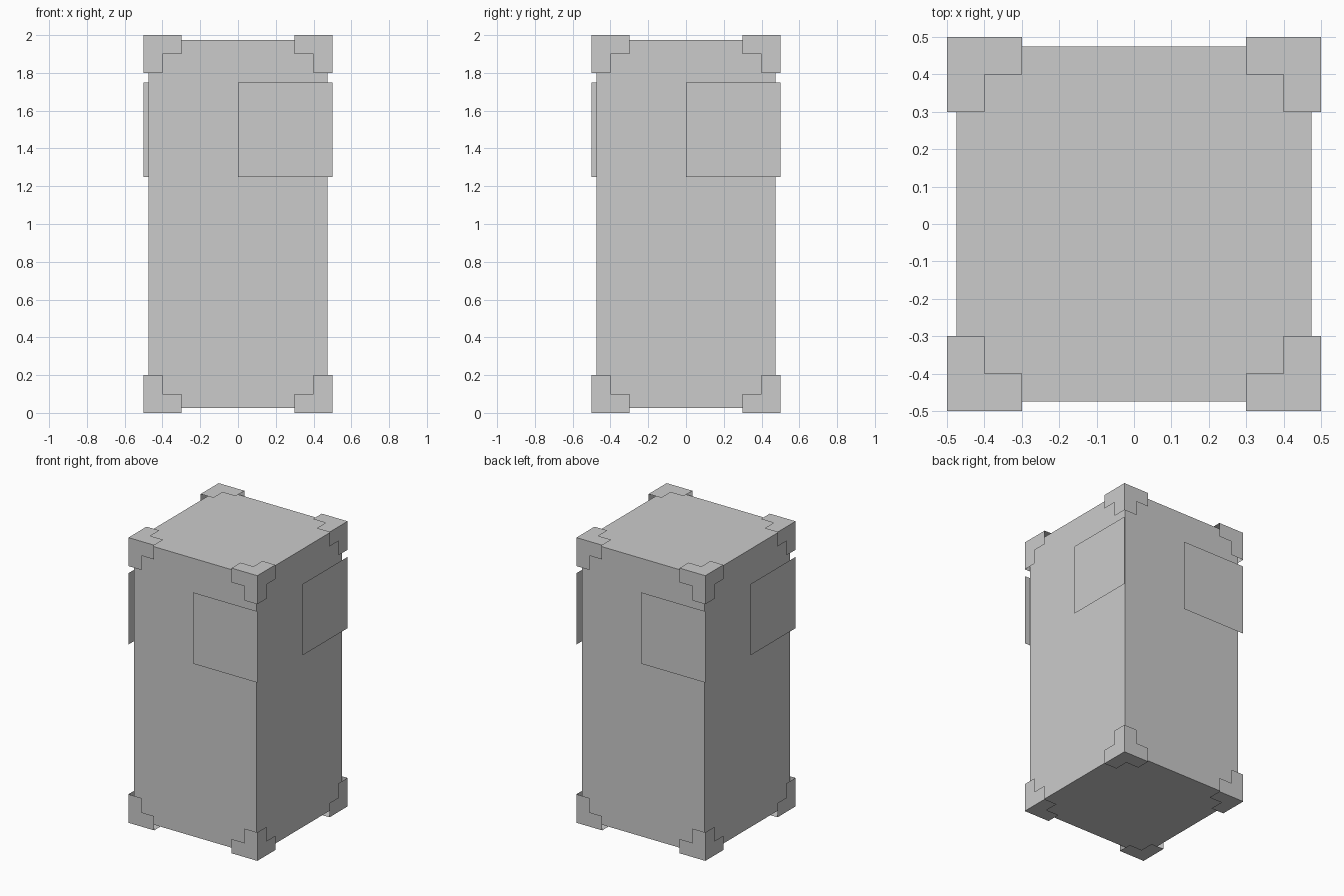
import bpy, bmesh
from math import pi
from itertools import product
from mathutils import Matrix, Vector

cube = bpy.data.objects.get("Cube")
if cube:
    bpy.data.objects.remove(cube, do_unlink=True)

HALF = Vector((0.5, 0.5, 1.0))   # outer shell half size
GAP = 0.025                      # body sits this far inside the shell
CELL = 0.1                       # width of a bracket arm

grey = bpy.data.materials.new("plain grey")
grey.use_nodes = True
grey.diffuse_color = (0.6, 0.6, 0.6, 1)
grey.node_tree.nodes["Principled BSDF"].inputs["Base Color"].default_value = (0.6, 0.6, 0.6, 1)


def finish(name, bm):
    mesh = bpy.data.meshes.new(name)
    bm.to_mesh(mesh)
    bm.free()
    mesh.materials.append(grey)
    obj = bpy.data.objects.new(name, mesh)
    bpy.context.collection.objects.link(obj)
    obj.location.z = HALF.z
    return obj


def add_sheet(bm, points, outward):
    face = bm.faces.new([bm.verts.new(p) for p in points])
    face.normal_update()
    if face.normal.dot(outward) < 0:
        face.normal_flip()


# Body: a plain tall box
bm = bmesh.new()
bmesh.ops.create_cube(bm, size=2)
bmesh.ops.scale(bm, vec=HALF - Vector((GAP, GAP, GAP)), verts=bm.verts)
finish("body", bm)

# Side panels: one thin sheet floating on each side, on the viewer's right half
for i, side in enumerate(("front", "left", "back", "right")):
    bm = bmesh.new()
    turn = Matrix.Rotation(i * pi / 2, 3, "Z")
    corners = [(0, 0.25), (0.5, 0.25), (0.5, 0.75), (0, 0.75)]
    add_sheet(bm, [turn @ Vector((x, -HALF.y, z)) for x, z in corners],
              turn @ Vector((0, -1, 0)))
    finish(side + "_panel", bm)

# Corner brackets: three thin L-shaped sheets meeting at each shell corner
ELL = [(0, 0), (2, 0), (2, 1), (1, 1), (1, 2), (0, 2)]
for sx, sy, sz in product((-1, 1), repeat=3):
    bm = bmesh.new()
    signs = Vector((sx, sy, sz))
    for axis in range(3):
        points = []
        for u, v in ELL:
            inset = Vector((0, 0, 0))
            inset[(axis + 1) % 3] = u * CELL
            inset[(axis + 2) % 3] = v * CELL
            points.append((HALF - inset) * signs)
        outward = Vector((0, 0, 0))
        outward[axis] = signs[axis]
        add_sheet(bm, points, outward)
    bmesh.ops.remove_doubles(bm, verts=bm.verts, dist=0.001)
    finish("_".join(("top" if sz > 0 else "bottom", "back" if sy > 0 else "front",
                     "left" if sx > 0 else "right", "corner_bracket")), bm)
